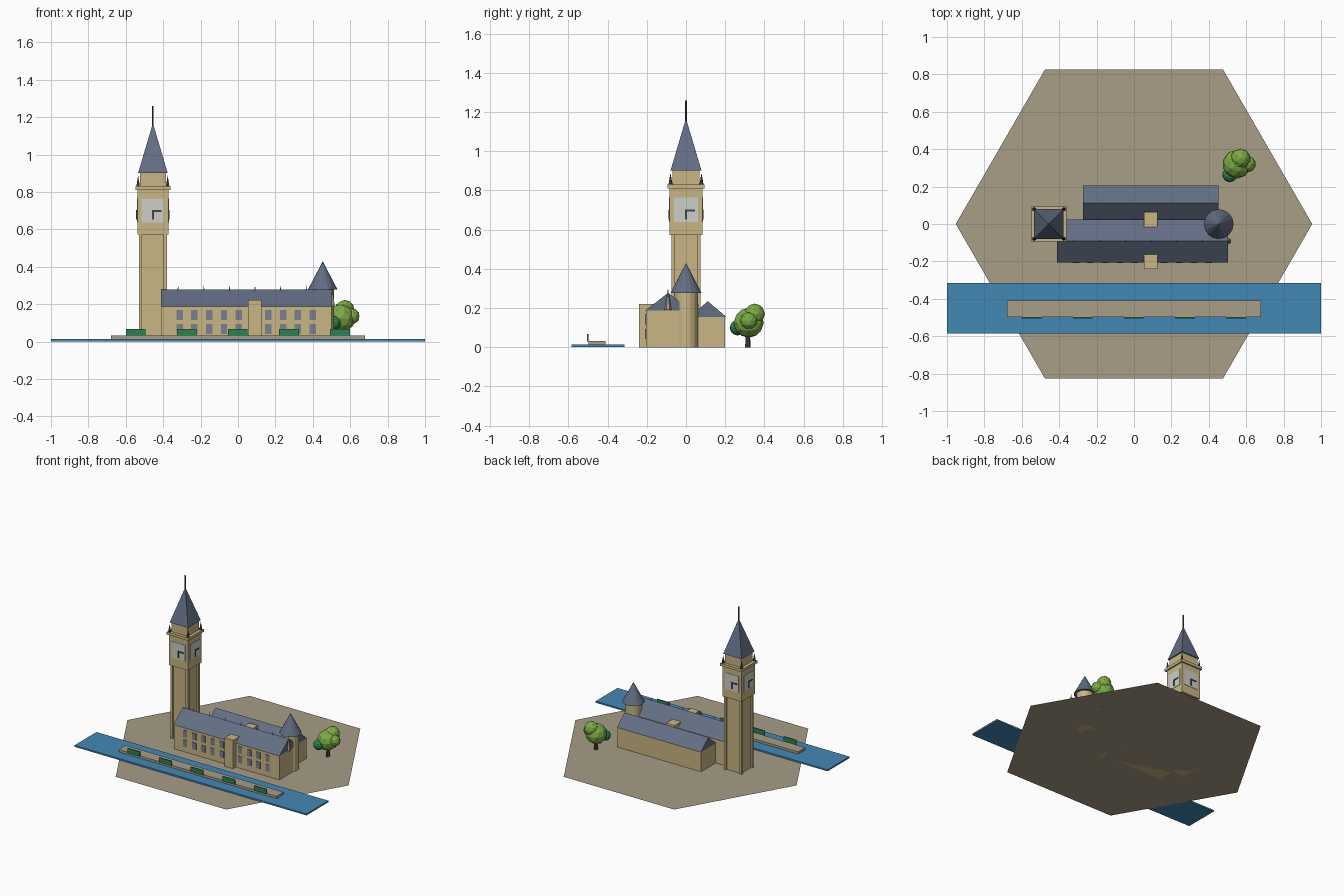
import bpy, bmesh, math
from mathutils import Vector, Matrix

cube = bpy.data.objects.get("Cube")
if cube:
    bpy.data.objects.remove(cube, do_unlink=True)


def material(name, hexcode):
    rgb = [int(hexcode[i:i + 2], 16) / 255 for i in (0, 2, 4)]
    col = [c / 12.92 if c < 0.04 else ((c + 0.055) / 1.055) ** 2.4 for c in rgb] + [1]
    m = bpy.data.materials.new(name)
    m.use_nodes = True
    m.diffuse_color = col
    node = next(n for n in m.node_tree.nodes if n.type == 'BSDF_PRINCIPLED')
    node.inputs["Base Color"].default_value = col
    return m


PAVING = material("paving", "A89D87")
STONE = material("sandstone", "C8B684")
SLATE = material("slate", "636E84")
WATER = material("water", "4488B5")
HEDGE = material("hedge_green", "2E8050")
LEAF = material("leaf_green", "7CAB45")
DIAL = material("dial_grey", "CDCDC8")
DARK = material("dark_metal", "45453F")
GLASS = material("window_grey", "7A8090")


def finish(name, bm, mat):
    bmesh.ops.recalc_face_normals(bm, faces=bm.faces)
    me = bpy.data.meshes.new(name)
    bm.to_mesh(me)
    bm.free()
    me.materials.append(mat)
    ob = bpy.data.objects.new(name, me)
    bpy.context.scene.collection.objects.link(ob)
    return ob


def add_box(bm, x, y, z):
    """Box from (min, max) pairs."""
    size = Matrix.Diagonal((x[1] - x[0], y[1] - y[0], z[1] - z[0], 1))
    mid = Vector((sum(x) / 2, sum(y) / 2, sum(z) / 2))
    bmesh.ops.create_cube(bm, size=1, matrix=Matrix.Translation(mid) @ size)


def box(name, x, y, z, mat):
    bm = bmesh.new()
    add_box(bm, x, y, z)
    return finish(name, bm, mat)


def block(name, x, y, half, z, mat):
    return box(name, (x - half, x + half), (y - half, y + half), z, mat)


def cone(name, x, y, z, r1, r2, sides, mat, turn=0.0):
    bm = bmesh.new()
    move = Matrix.Translation((x, y, sum(z) / 2)) @ Matrix.Rotation(turn, 4, 'Z')
    bmesh.ops.create_cone(bm, cap_ends=True, segments=sides, radius1=r1, radius2=r2,
                          depth=z[1] - z[0], matrix=move)
    return finish(name, bm, mat)


def gable_roof(name, x, y, eave, ridge, mat):
    bm = bmesh.new()
    ends = [[bm.verts.new((px, py, pz)) for py, pz in
             ((y[0], eave), (y[1], eave), (sum(y) / 2, ridge))] for px in x]
    bm.faces.new(ends[0])
    bm.faces.new(ends[1])
    for i in range(3):
        j = (i + 1) % 3
        bm.faces.new((ends[0][i], ends[0][j], ends[1][j], ends[1][i]))
    return finish(name, bm, mat)


# Ground, river and quay
bm = bmesh.new()
bmesh.ops.create_circle(bm, cap_ends=True, segments=6, radius=0.953,
                        matrix=Matrix.Rotation(math.pi / 2, 4, 'Z'))
finish("ground", bm, PAVING)
box("river", (-1, 1), (-0.585, -0.315), (0.002, 0.014), WATER)
box("quay", (-0.68, 0.68), (-0.497, -0.41), (0.014, 0.032), PAVING)
for i in range(5):
    x = -0.547 + 0.273 * i
    box(f"hedge_{i + 1}", (x - 0.053, x + 0.053), (-0.505, -0.497), (0.03, 0.068), HEDGE)

# Front and back halls
box("front_hall", (-0.41, 0.5), (-0.205, 0.02), (0, 0.188), STONE)
gable_roof("front_roof", (-0.412, 0.502), (-0.207, 0.025), 0.188, 0.278, SLATE)
box("back_hall", (-0.27, 0.45), (0.022, 0.2), (0, 0.155), STONE)
gable_roof("back_roof", (-0.272, 0.452), (0.018, 0.205), 0.155, 0.235, SLATE)
for name, y in (("front_porch", -0.2), ("rear_stack", 0.025)):
    box(name, (0.053, 0.126), (y - 0.04, y + 0.04), (0, 0.222), STONE)

# Hall windows in two rows
bm = bmesh.new()
for i in range(10):
    x = -0.312 + 0.079 * i
    for z in (0.042, 0.117):
        add_box(bm, (x - 0.017, x + 0.017), (-0.209, -0.204), (z, z + 0.052))
finish("hall_windows", bm, GLASS)

# Ridge pinnacles
for i in range(7):
    cone(f"ridge_pinnacle_{i + 1}", -0.32 + 0.137 * i, -0.092, (0.19, 0.302),
         0.018, 0, 6, PAVING)

# Round stair tower
cone("round_tower", 0.453, 0, (0, 0.278), 0.06, 0.06, 16, STONE)
cone("round_tower_roof", 0.453, 0, (0.278, 0.43), 0.079, 0, 16, SLATE)

# Clock tower
TX = -0.455
CORNERS = [(sx, sy) for sx in (-1, 1) for sy in (-1, 1)]
block("tower_shaft", TX, 0, 0.062, (0, 0.575), STONE)
for i, (sx, sy) in enumerate(CORNERS):
    block(f"tower_buttress_{i + 1}", TX + sx * 0.066, sy * 0.066, 0.009, (0, 0.575), STONE)
    cone(f"tower_pinnacle_{i + 1}", TX + sx * 0.079, sy * 0.079, (0.828, 0.89),
         0.011, 0, 6, DARK)
block("clock_stage", TX, 0, 0.083, (0.572, 0.812), STONE)
block("tower_cornice", TX, 0, 0.094, (0.81, 0.83), STONE)
block("lantern_stage", TX, 0, 0.07, (0.83, 0.905), STONE)
cone("spire", TX, 0, (0.902, 1.168), 0.079 * math.sqrt(2), 0, 4, SLATE, math.pi / 4)
cone("spire_rod", TX, 0, (1.15, 1.26), 0.005, 0.005, 6, DARK)

# Dial and hands on each face
for i, side in enumerate(("front", "left", "back", "right")):
    turn = Matrix.Translation((TX, 0, 0)) @ Matrix.Rotation(i * math.pi / 2, 4, 'Z')
    dial = box(f"{side}_dial", (-0.06, 0.06), (-0.086, -0.082), (0.638, 0.764), DIAL)
    bm = bmesh.new()
    add_box(bm, (-0.005, 0.005), (-0.09, -0.085), (0.652, 0.704))
    add_box(bm, (0.005, 0.045), (-0.09, -0.085), (0.694, 0.704))
    hands = finish(f"{side}_hands", bm, DARK)
    for ob in (dial, hands):
        ob.matrix_world = turn

# Tree
cone("tree_trunk", 0.555, 0.315, (0, 0.09), 0.015, 0.01, 7, DARK)
CLUMPS = (("main", 0.55, 0.32, 0.125, 0.077, LEAF),
          ("top", 0.57, 0.35, 0.17, 0.053, LEAF),
          ("side", 0.607, 0.32, 0.135, 0.044, LEAF),
          ("low", 0.512, 0.263, 0.1, 0.04, HEDGE))
for name, x, y, z, r, mat in CLUMPS:
    bm = bmesh.new()
    bmesh.ops.create_icosphere(bm, subdivisions=2, radius=r,
                               matrix=Matrix.Translation((x, y, z)))
    finish(f"tree_{name}_foliage", bm, mat)
